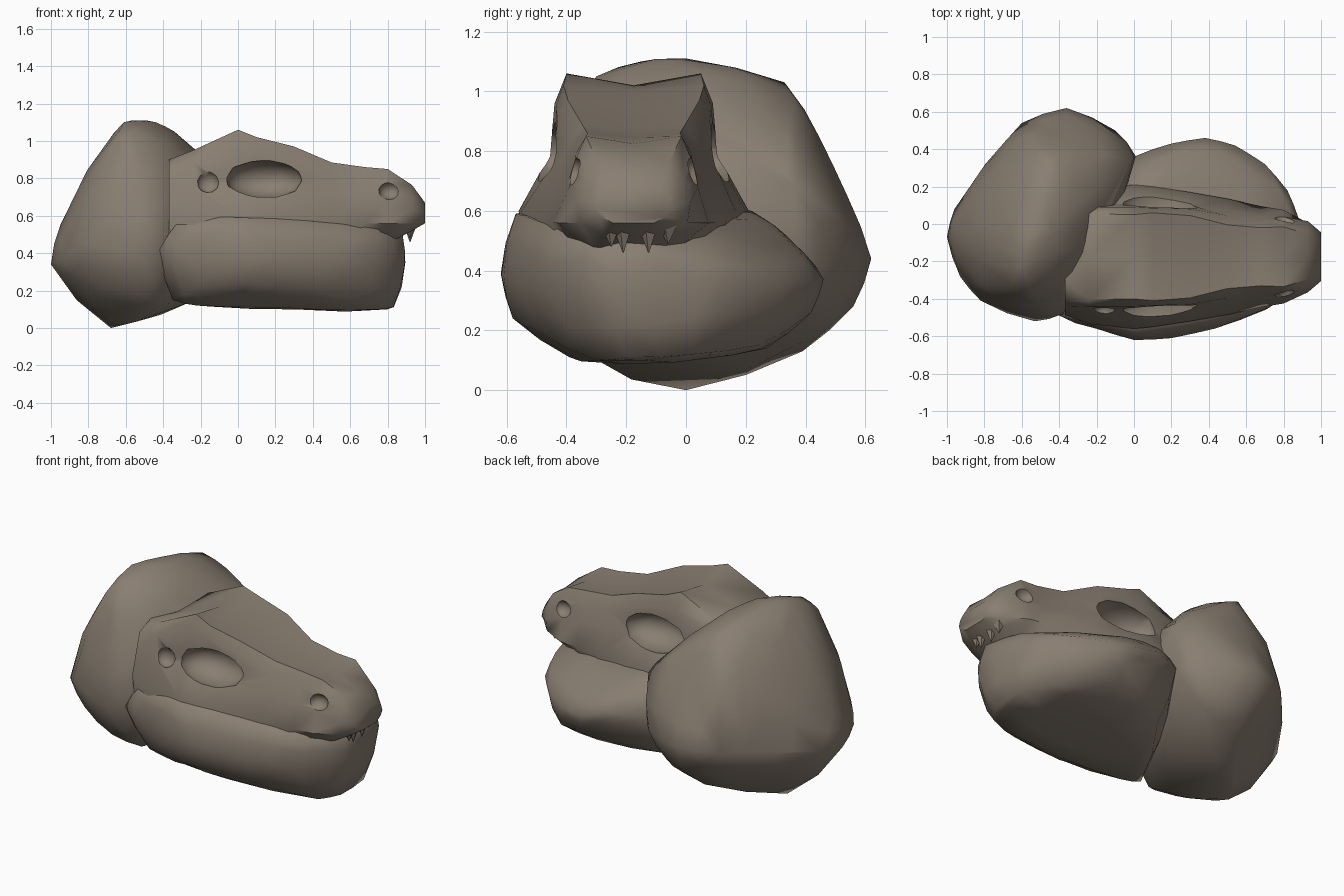
import bpy, bmesh, math
from mathutils import Matrix

stone = bpy.data.materials.new("grey_brown_stone")
stone.diffuse_color = (0.25, 0.208, 0.165, 1)
CY = -0.175  # symmetry plane of the skull


def smooth(ob, angle):
    bpy.ops.object.select_all(action='DESELECT')
    ob.select_set(True)
    bpy.context.view_layer.objects.active = ob
    bpy.ops.object.shade_smooth_by_angle(angle=math.radians(angle))


def finish(name, bm, angle=60):
    bmesh.ops.recalc_face_normals(bm, faces=bm.faces)
    me = bpy.data.meshes.new(name)
    bm.to_mesh(me)
    bm.free()
    me.materials.append(stone)
    ob = bpy.data.objects.new(name, me)
    bpy.context.collection.objects.link(ob)
    smooth(ob, angle)
    return ob


def hull(name, pts, bulge):
    bm = bmesh.new()
    for p in pts:
        bm.verts.new(p)
    bmesh.ops.convex_hull(bm, input=bm.verts[:])
    loose = [v for v in bm.verts if not v.link_faces]
    bmesh.ops.delete(bm, geom=loose, context='VERTS')
    bm.normal_update()
    bmesh.ops.subdivide_edges(bm, edges=bm.edges[:], cuts=1, smooth=bulge, use_grid_fill=True)
    return finish(name, bm, 80)


# Large boulder behind the skull
hull("boulder", [
    (-0.61, -0.15, 1.10), (-0.53, 0.0, 1.11), (-0.44, -0.05, 1.10), (-0.57, -0.30, 1.05),
    (-0.34, 0.08, 1.05), (-0.27, -0.05, 0.96), (-0.47, 0.33, 1.03), (-0.33, 0.36, 0.96),
    (-0.12, 0.20, 0.83), (-0.03, 0.32, 0.75), (0.0, 0.36, 0.69), (-0.70, 0.05, 0.98),
    (-0.655, -0.33, 0.99), (-0.33, -0.23, 0.95), (-0.755, -0.30, 0.76), (-0.5, -0.44, 0.78),
    (-0.76, 0.1, 0.81), (-0.72, 0.3, 0.72), (-0.38, 0.45, 0.84), (-0.36, 0.54, 0.65),
    (-0.95, -0.05, 0.55), (-1.0, -0.07, 0.34), (-0.96, 0.08, 0.36), (-0.76, 0.35, 0.42),
    (-0.6, 0.54, 0.42), (-0.36, 0.62, 0.44), (-0.1, 0.5, 0.42), (0.0, 0.36, 0.42),
    (-0.93, -0.28, 0.38), (-0.82, -0.41, 0.45), (-0.53, -0.52, 0.40), (-0.38, -0.48, 0.5),
    (-0.68, 0.0, 0.0), (-0.68, -0.22, 0.1), (-0.82, -0.3, 0.24), (-0.55, -0.42, 0.19),
    (-0.4, -0.35, 0.13), (-0.55, 0.23, 0.08), (-0.4, 0.39, 0.13), (-0.37, 0.56, 0.28),
    (-0.15, 0.4, 0.22)], 0.25)

# Lower rock that holds the skull, bulging as the jaw
hull("jaw_rock", [
    (-0.3, -0.49, 0.59), (0, -0.57, 0.59), (0.4, -0.51, 0.57), (0.75, -0.41, 0.53),
    (0.88, -0.22, 0.50), (0.84, 0.05, 0.47), (0.3, 0.22, 0.57), (0, 0.22, 0.6),
    (-0.42, -0.48, 0.42), (-0.2, -0.56, 0.42), (0, -0.62, 0.39), (0.2, -0.61, 0.38),
    (0.43, -0.56, 0.36), (0.7, -0.46, 0.33), (0.89, -0.27, 0.33), (0.88, 0.03, 0.37),
    (0.82, 0.18, 0.38), (0.7, 0.32, 0.38), (0.54, 0.42, 0.36), (0.38, 0.46, 0.37),
    (0.2, 0.43, 0.42), (0, 0.36, 0.42), (-0.35, -0.36, 0.15), (-0.22, -0.37, 0.12),
    (0, -0.42, 0.14), (0.2, -0.39, 0.11), (0.75, -0.3, 0.10), (0.83, -0.2, 0.11),
    (0.83, 0.02, 0.12), (0.67, 0.24, 0.15), (0.4, 0.27, 0.14), (0, 0.2, 0.14),
    (0.4, -0.1, 0.10), (0.05, -0.58, 0.24), (0.43, -0.5, 0.2), (-0.22, -0.5, 0.22),
    (0.42, 0.42, 0.26), (0.36, 0.35, 0.49)], 0.2)

# Skull: x, then (half width, height) from jaw line up to the top centre
stations = [
    (-0.37, (.28, .45), (.31, .62), (.27, .76), (.24, .86), (.13, .90), .88),
    (-0.24, (.32, .40), (.36, .60), (.28, .76), (.265, .89), (.23, .95), .93),
    (0.00, (.36, .40), (.385, .60), (.28, .79), (.265, .96), (.225, 1.06), 1.02),
    (0.10, (.36, .40), (.375, .60), (.275, .78), (.26, .95), (.235, 1.02), 1.0),
    (0.30, (.32, .40), (.345, .59), (.275, .75), (.255, .90), (.22, .97), .95),
    (0.50, (.25, .38), (.31, .57), (.25, .72), (.22, .82), (.17, .885), .875),
    (0.68, (.16, .40), (.27, .56), (.22, .70), (.195, .79), (.155, .86), .845),
    (0.80, (.12, .45), (.25, .56), (.215, .68), (.195, .77), (.16, .85), .825),
    (0.93, (.10, .52), (.18, .56), (.19, .63), (.17, .70), (.12, .765), .755),
    (1.00, (.07, .56), (.11, .58), (.13, .61), (.12, .64), (.09, .67), .67)]
bm = bmesh.new()
rings = []
for x, *side, top in stations:
    sec = [(CY - w, z) for w, z in side] + [(CY, top)] + [(CY + w, z) for w, z in side[::-1]]
    rings.append([bm.verts.new((x, y, z)) for y, z in sec])
n = len(rings[0])
for a, b in zip(rings, rings[1:]):
    for i in range(n):
        j = (i + 1) % n
        bm.faces.new((a[i], a[j], b[j], b[i]))
bm.faces.new(rings[0])
bm.faces.new(rings[-1])
skull = finish("skull", bm, 50)

# Eye sockets, temple dents and nostrils cut into both sides
bm = bmesh.new()
for s in (-1, 1):
    for x, w, z, rx, ry, rz in ((.14, .28, .795, .21, .14, .105),
                                (-.16, .29, .78, .06, .045, .06),
                                (.81, .215, .735, .06, .055, .05)):
        m = Matrix.Translation((x, CY + s * w, z)) @ Matrix.Diagonal((rx, ry, rz, 1))
        m = m @ Matrix.Rotation(math.radians(6), 4, 'Y')
        bmesh.ops.create_icosphere(bm, subdivisions=2, radius=1, matrix=m)
cutter = finish("socket_cutter", bm)
cutter.hide_render = True
mod = skull.modifiers.new("sockets", 'BOOLEAN')
mod.operation = 'DIFFERENCE'
mod.solver = 'EXACT'
mod.object = cutter
bpy.context.view_layer.objects.active = skull
bpy.ops.object.modifier_apply(modifier=mod.name)
bpy.data.objects.remove(cutter)
smooth(skull, 60)

# Front teeth
bm = bmesh.new()
for dy, h in ((-.075, .07), (-.035, .09), (.05, .09), (.115, .06)):
    m = Matrix.Translation((0.92, CY + dy, 0.55 - h / 2)) @ Matrix.Rotation(math.pi, 4, 'X')
    bmesh.ops.create_cone(bm, cap_ends=True, segments=5, radius1=.036, radius2=0.002,
                          depth=h, matrix=m)
finish("teeth", bm, 30)
